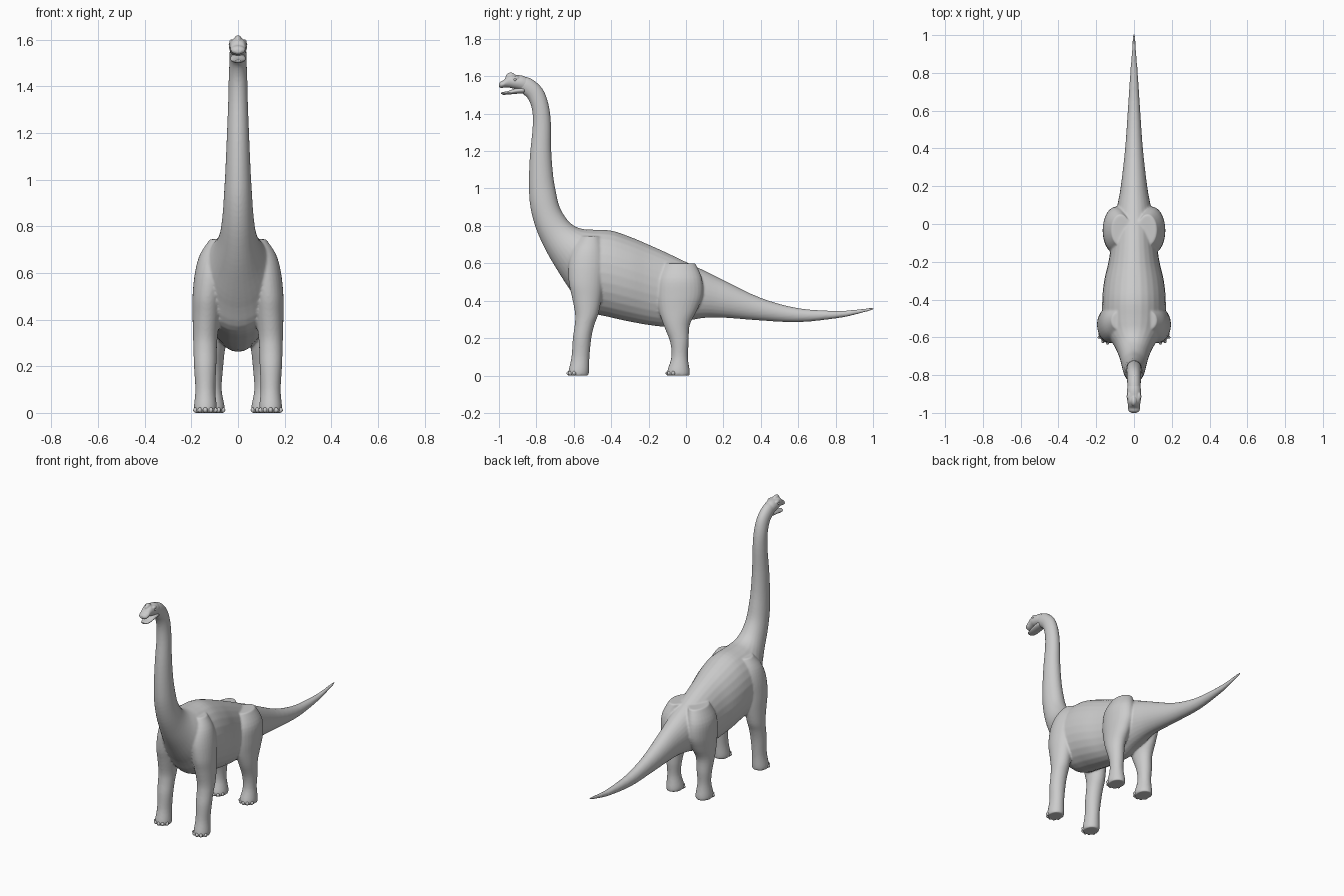
import bpy, bmesh, math
from mathutils import Vector, Matrix

skin = bpy.data.materials.new("grey_skin")
skin.diffuse_color = (0.6, 0.6, 0.6, 1)


def spline(rows, sub):
    """Smooth interpolation through control rows (Catmull-Rom)."""
    out = []
    n = len(rows)
    for i in range(n - 1):
        p = [rows[max(0, min(n - 1, i + k))] for k in (-1, 0, 1, 2)]
        for s in range(sub):
            t = s / sub
            out.append([0.5 * (2 * b + (c - a) * t + (2 * a - 5 * b + 4 * c - d) * t * t
                        + (3 * b - a - 3 * c + d) * t ** 3) for a, b, c, d in zip(*p)])
    return out + [list(rows[-1])]


def loft(bm, rows, sub=4, seg=28, side=1):
    """Skin oval rings; each row is (ay, az, by, bz, half_width, centre_x)."""
    rings = []
    for ay, az, by, bz, w, cx in spline(rows, sub):
        a, b = Vector((0, ay, az)), Vector((0, by, bz))
        mid, half = (a + b) / 2, (a - b) / 2
        ring = []
        for k in range(seg):
            t = 2 * math.pi * k / seg
            co = mid + half * math.cos(t)
            co.x = side * (cx + w * math.sin(t))
            ring.append(bm.verts.new(co))
        rings.append(ring)
    for r, q in zip(rings, rings[1:]):
        for k in range(seg):
            j = (k + 1) % seg
            bm.faces.new((r[k], r[j], q[j], q[k]))
    bm.faces.new(rings[0])
    bm.faces.new(rings[-1][::-1])


def blob(bm, loc, size, turn=0):
    """Add a stretched ball."""
    m = Matrix.Translation(loc) @ Matrix.Rotation(turn, 4, 'Z') @ Matrix.Diagonal((*size, 1))
    bmesh.ops.create_uvsphere(bm, u_segments=14, v_segments=9, radius=1, matrix=m)


def finish(name, bm, voxel=0, smooth=0):
    bmesh.ops.recalc_face_normals(bm, faces=bm.faces)
    for f in bm.faces:
        f.smooth = True
    me = bpy.data.meshes.new(name)
    bm.to_mesh(me)
    bm.free()
    me.materials.append(skin)
    ob = bpy.data.objects.new(name, me)
    bpy.context.collection.objects.link(ob)
    if voxel:
        rm = ob.modifiers.new("fuse", 'REMESH')
        rm.mode = 'VOXEL'
        rm.voxel_size = voxel
        rm.use_smooth_shade = True
        sm = ob.modifiers.new("soften", 'SMOOTH')
        sm.factor = 0.5
        sm.iterations = smooth
    return ob


# Tail and trunk: y, top, bottom, half width
trunk = [(1.004, .364, .352, .006), (.9, .352, .324, .012), (.8, .346, .305, .02),
         (.6, .36, .285, .033), (.4, .415, .294, .047), (.2, .51, .309, .07),
         (.1, .56, .308, .088), (0, .607, .29, .108), (-.1, .655, .262, .12),
         (-.2, .70, .27, .135), (-.3, .742, .288, .158), (-.4, .775, .31, .168)]
rows = [(y, t, y, b, w, 0) for y, t, b, w in trunk]

# Shoulder and neck: back point, throat point, half width
neck = [(-.5, .78, -.54, .35, .165), (-.56, .785, -.615, .45, .14),
        (-.605, .805, -.68, .55, .105), (-.64, .84, -.745, .66, .08),
        (-.675, .90, -.80, .78, .067), (-.695, .98, -.832, .90, .06),
        (-.71, 1.07, -.84, 1.02, .054), (-.72, 1.2, -.835, 1.17, .048),
        (-.722, 1.35, -.82, 1.33, .042), (-.735, 1.45, -.823, 1.42, .04),
        (-.765, 1.53, -.845, 1.48, .037), (-.82, 1.583, -.875, 1.507, .036),
        (-.87, 1.60, -.89, 1.525, .034)]
rows += [(*r, 0) for r in neck]

# Legs: z, front y, back y, half width, centre x
front_leg = [(0, -.625, -.522, .046, .14), (.025, -.628, -.518, .049, .14),
             (.1, -.612, -.516, .043, .14), (.2, -.605, -.506, .048, .141),
             (.27, -.595, -.49, .05, .141), (.33, -.593, -.468, .053, .14),
             (.42, -.61, -.45, .06, .135), (.5, -.627, -.44, .065, .13),
             (.6, -.628, -.43, .07, .115), (.68, -.605, -.44, .065, .098),
             (.745, -.56, -.46, .045, .075)]
hind_leg = [(0, -.098, .02, .048, .107), (.025, -.1, .02, .05, .107),
            (.1, -.078, .01, .04, .11), (.18, -.085, .015, .045, .11),
            (.27, -.12, .02, .052, .108), (.35, -.146, .06, .061, .102),
            (.43, -.158, .09, .07, .096), (.52, -.15, .085, .07, .09),
            (.6, -.115, .05, .05, .07)]

body = bmesh.new()
loft(body, rows)
for side in (-1, 1):
    for leg in (front_leg, hind_leg):
        loft(body, [(f, z, b, z, w, cx) for z, f, b, w, cx in leg], side=side)
finish("body", body, .0058, 6)

# Toes fanned around the front of every foot
for name, cx, cy in (("front_toes", .14, -.572), ("hind_toes", .107, -.042)):
    toes = bmesh.new()
    for side in (-1, 1):
        for deg in (-62, -30, 0, 30, 62):
            a = math.radians(deg)
            blob(toes, (side * cx + .042 * math.sin(a), cy - .05 * math.cos(a), .012),
                 (.0105, .017, .0125), a)
    finish(name, toes)

# Skull with a raised nasal crest, tapering to the muzzle
skull = bmesh.new()
loft(skull, [(-.82, 1.575, -.86, 1.515, .03, 0), (-.87, 1.602, -.885, 1.525, .037, 0),
             (-.915, 1.607, -.92, 1.533, .038, 0), (-.94, 1.61, -.94, 1.538, .035, 0),
             (-.96, 1.597, -.96, 1.54, .032, 0), (-.975, 1.579, -.975, 1.539, .032, 0),
             (-.99, 1.572, -.99, 1.537, .028, 0), (-1, 1.56, -1, 1.545, .014, 0)])
blob(skull, (0, -.937, 1.597), (.017, .028, .023))
for side in (-1, 1):
    blob(skull, (side * .026, -.912, 1.59), (.012, .022, .012))
finish("skull", skull, .003, 3)

# Lower jaw hanging slightly open
jaw = bmesh.new()
loft(jaw, [(-.86, 1.545, -.865, 1.508, .031, 0), (-.91, 1.536, -.91, 1.506, .033, 0),
           (-.95, 1.521, -.95, 1.502, .03, 0), (-.978, 1.516, -.978, 1.501, .022, 0),
           (-.988, 1.513, -.988, 1.506, .01, 0)])
finish("lower_jaw", jaw)

# Eyes below the brows
eyes = bmesh.new()
for side in (-1, 1):
    blob(eyes, (side * .034, -.914, 1.581), (.006, .008, .007))
finish("eyes", eyes)
